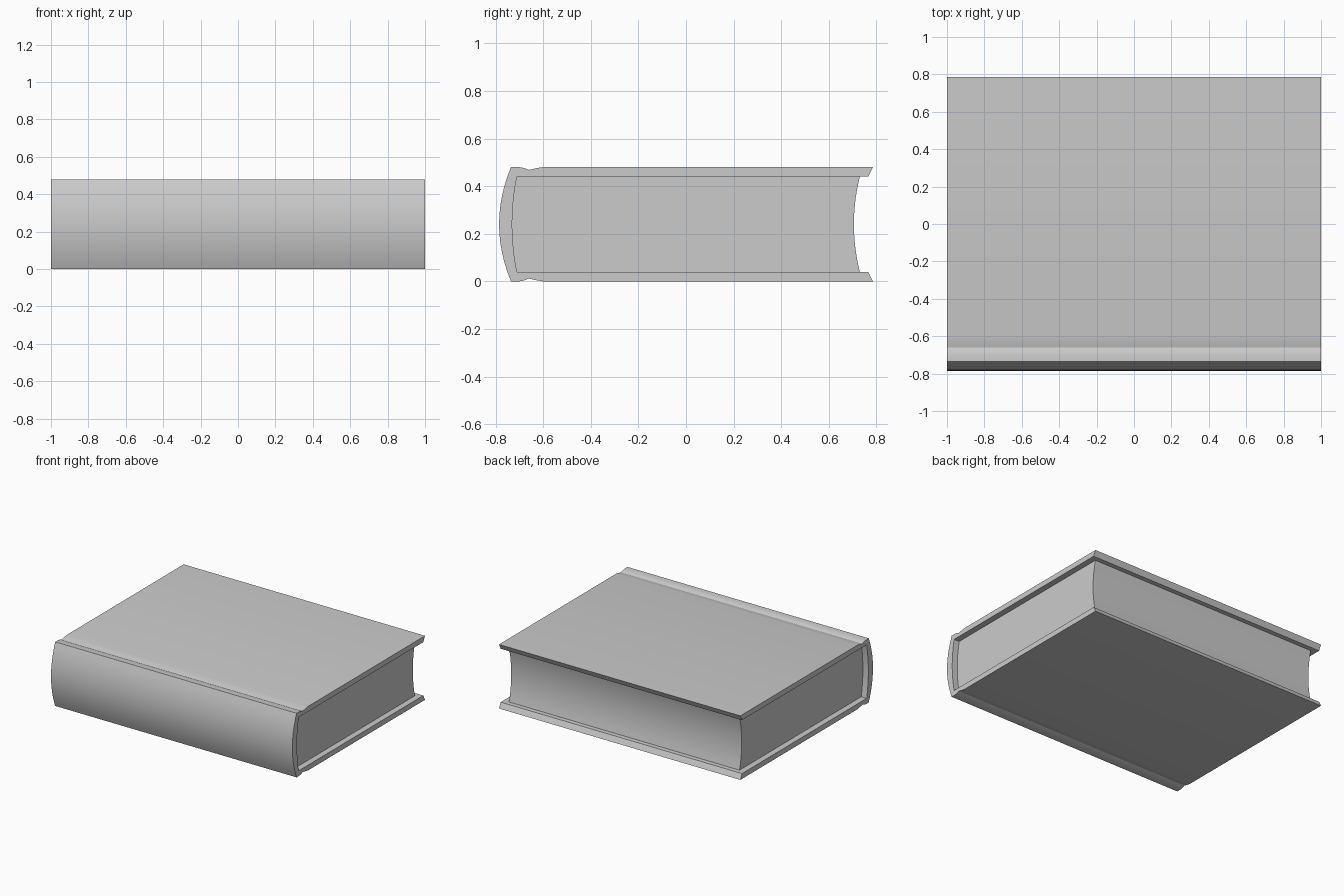
import bpy, bmesh, math

if "Cube" in bpy.data.objects:
    bpy.data.objects.remove(bpy.data.objects["Cube"])

MID = 0.24  # mid height of the book


def arc(y_edge, y_mid, half, n=12):
    """Bulged curve from top to bottom: y_edge at the ends, y_mid at mid height."""
    pts = []
    for i in range(n + 1):
        t = 1 - 2 * i / n
        pts.append((y_mid + (y_edge - y_mid) * t * t, MID + half * t))
    return pts


def flip(pts):
    """Mirror a profile about mid height, reversing its order."""
    return [(y, 2 * MID - z) for y, z in reversed(pts)]


def extrude_profile(name, pts, half_len):
    """Closed y-z profile extruded along x."""
    bm = bmesh.new()
    face = bm.faces.new([bm.verts.new((-half_len, y, z)) for y, z in pts])
    res = bmesh.ops.extrude_face_region(bm, geom=[face])
    new = [v for v in res["geom"] if isinstance(v, bmesh.types.BMVert)]
    bmesh.ops.translate(bm, verts=new, vec=(2 * half_len, 0, 0))
    bmesh.ops.recalc_face_normals(bm, faces=bm.faces)
    mesh = bpy.data.meshes.new(name)
    bm.to_mesh(mesh)
    bm.free()
    ob = bpy.data.objects.new(name, mesh)
    bpy.context.collection.objects.link(ob)
    bpy.ops.object.select_all(action="DESELECT")
    ob.select_set(True)
    bpy.context.view_layer.objects.active = ob
    bpy.ops.object.shade_smooth_by_angle(angle=math.radians(25))
    return ob


# Cover: board with hinge groove, rounded spine, mirrored board, inner lining
board = [(0.785, 0.48), (-0.60, 0.48), (-0.63, 0.475), (-0.66, 0.468),
         (-0.68, 0.476), (-0.70, 0.48)]
spine = arc(-0.735, -0.785, 0.24)
lining = flip([(0.765, 0.44)] + arc(-0.71, -0.73, 0.20) + [(0.765, 0.04)])
# flip walks the lining from the top fore-edge; reverse to close the loop from the bottom
lining = [(y, 2 * MID - z) for y, z in flip(lining)][::-1]
lining = sorted(lining[:1] + lining[-1:], key=lambda p: p[1])[:1] + \
    arc(-0.71, -0.73, 0.20)[::-1] + [(0.765, 0.44)]
extrude_profile("cover", board + spine + flip(board) + lining, 1.0)

# Page block: rounded at the spine, hollowed at the fore-edge
back = arc(-0.71, -0.73, 0.20)
fore = arc(0.73, 0.705, 0.20)[::-1]
extrude_profile("page_block", back + fore, 0.955)
